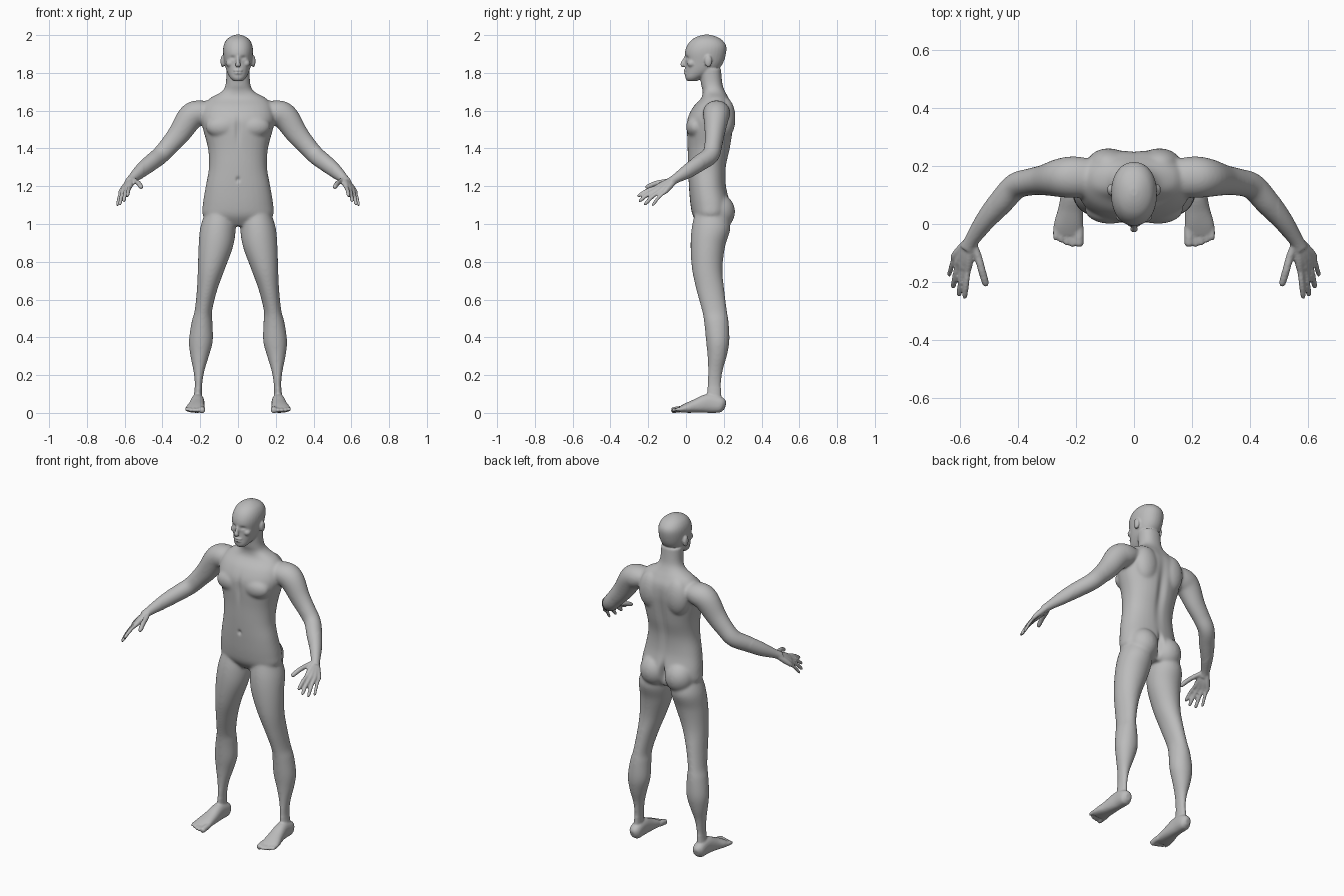
import bpy, bmesh, math
from mathutils import Vector, Matrix

cube = bpy.data.objects.get("Cube")
if cube:
    bpy.data.objects.remove(cube)

bm = bmesh.new()
UP = Vector((0, 0, 1))


def spline(rows, steps=5):
    """Catmull-Rom interpolation of section rows."""
    out = []
    for i in range(len(rows) - 1):
        a, b, c, d = (rows[min(max(i + k, 0), len(rows) - 1)] for k in (-1, 0, 1, 2))
        for s in range(steps):
            t = s / steps
            out.append([q + t / 2 * (r - p + t * (2 * p - 5 * q + 4 * r - e + t * (3 * (q - r) + e - p)))
                        for p, q, r, e in zip(a, b, c, d)])
    return out + [list(rows[-1])]


def loft(rows, upright=False, power=2.0, sides=32):
    """Skin rows of (x, y, z, width, depth); upright rows stay level."""
    rows = spline(rows)
    rings = []
    for i, (x, y, z, w, d) in enumerate(rows):
        u, v = Vector((1, 0, 0)), Vector((0, 1, 0))
        if not upright:
            a, b = rows[max(i - 1, 0)], rows[min(i + 1, len(rows) - 1)]
            t = (Vector(b[:3]) - Vector(a[:3])).normalized()
            u = t.cross(UP).normalized()
            v = u.cross(t)
        ring = []
        for k in range(sides):
            c, s = math.cos(math.tau * k / sides), math.sin(math.tau * k / sides)
            p = u * math.copysign(abs(c) ** (2 / power), c) * w + v * math.copysign(abs(s) ** (2 / power), s) * d
            ring.append(bm.verts.new(Vector((x, y, z)) + p))
        rings.append(ring)
    for r, q in zip(rings, rings[1:]):
        for k in range(sides):
            n = (k + 1) % sides
            bm.faces.new((r[k], r[n], q[n], q[k]))
    bm.faces.new(rings[0])
    bm.faces.new(rings[-1])


def level(rows):
    """Rows of (z, inner x, outer x, front y, back y) to loft rows."""
    return [((i + o) / 2, (f + b) / 2, z, (o - i) / 2, (b - f) / 2) for z, i, o, f, b in rows]


def centred(rows):
    return level([(z, -w, w, f, b) for z, w, f, b in rows])


def blob(centre, size):
    m = Matrix.Translation(centre) @ Matrix.Diagonal((*size, 1))
    bmesh.ops.create_uvsphere(bm, u_segments=24, v_segments=16, radius=1, matrix=m)


def digit(points, r):
    """Finger or toe with a rounded tip."""
    a, b = Vector(points[-2]), Vector(points[-1])
    rows = [(*p, r, r) for p in points[:-1]]
    rows += [(*a.lerp(b, .8), r * .9, r * .9), (*b, r * .35, r * .35)]
    loft(rows, sides=12)


# Leg
loft(level([
    (1.07, .025, .17, .05, .21), (.98, .012, .2, .03, .235), (.88, .026, .209, .024, .207),
    (.76, .07, .213, .032, .193), (.65, .11, .218, .055, .203), (.54, .137, .23, .085, .217),
    (.48, .135, .246, .096, .226), (.38, .133, .26, .106, .23), (.3, .154, .252, .114, .216),
    (.22, .178, .236, .116, .194), (.14, .19, .229, .113, .186), (.05, .19, .24, .11, .19)]),
    upright=True)

# Foot and toes
loft([(.215, .208, .036, .015, .02), (.213, .185, .042, .034, .041), (.214, .12, .05, .036, .05),
      (.219, .05, .036, .043, .036), (.226, 0, .025, .05, .025), (.229, -.035, .017, .047, .015)], power=2.3)
for i in range(5):
    x = .19 + .019 * i + (.004 if i else 0)
    tip = (-.078, -.08, -.074, -.064, -.048)[i]
    digit([(x, -.01, .022), (x, -.045, .018), (x, tip, .012)], .0105 if i else .017)

# Arm
loft([(.13, .16, 1.6, .06, .045), (.2, .162, 1.59, .072, .066), (.25, .16, 1.567, .068, .07),
      (.31, .152, 1.48, .053, .06), (.36, .145, 1.42, .047, .052), (.41, .13, 1.365, .046, .048),
      (.46, .075, 1.325, .044, .045), (.515, .01, 1.28, .035, .038),
      (.56, -.055, 1.24, .025, .025), (.575, -.085, 1.222, .027, .023)])

# Palm, fingers and thumb
wrist = Vector((.56, -.05, 1.243))
fingers = [((.574, -.155, 1.195), (.586, -.258, 1.145)), ((.592, -.148, 1.185), (.605, -.25, 1.118)),
           ((.608, -.132, 1.177), (.626, -.222, 1.1)), ((.62, -.11, 1.172), (.64, -.18, 1.095))]
for k, (knuckle, tip) in enumerate(fingers):
    a, b = Vector(knuckle), Vector(tip)
    loft([(*wrist, .016, .016), (*wrist.lerp(a, .6), .017, .017), (*a, .013, .013),
          (*a.lerp(b, .15), .01, .01)], sides=12)
    digit([a, a.lerp(b, .5) + UP * .007, b], .0105 if k < 3 else .009)
digit([(.558, -.065, 1.235), (.54, -.11, 1.225), (.526, -.16, 1.215), (.51, -.215, 1.192)], .0135)

# Chest, shoulder blade, buttock, ear, eyeball, cheekbone
blob((.083, .052, 1.515), (.088, .052, .06))
blob((.088, .207, 1.56), (.075, .055, .11))
blob((.083, .172, 1.065), (.086, .088, .095))
blob((.081, .118, 1.862), (.012, .02, .032))
blob((.03, .02, 1.877), (.013, .014, .012))
blob((.042, .03, 1.85), (.022, .024, .02))

# Mirror the paired parts
copy = bmesh.ops.duplicate(bm, geom=bm.verts[:] + bm.edges[:] + bm.faces[:])["geom"]
for v in copy:
    if isinstance(v, bmesh.types.BMVert):
        v.co.x *= -1

# Torso and neck
loft(centred([
    (.99, .1, .075, .2), (1.04, .182, .038, .225), (1.1, .187, .024, .235), (1.2, .171, .015, .213),
    (1.3, .154, .01, .213), (1.4, .159, .008, .235), (1.5, .185, .004, .25), (1.56, .196, .008, .255),
    (1.62, .185, .038, .25), (1.665, .15, .08, .228), (1.7, .088, .088, .208),
    (1.74, .065, .08, .193), (1.82, .062, .07, .185)]), upright=True, power=2.25)

# Head
loft(centred([
    (1.757, .024, .006, .06), (1.775, .042, -.004, .09), (1.81, .06, -.004, .16), (1.85, .071, -.002, .195),
    (1.905, .079, -.006, .212), (1.945, .076, .006, .212), (1.975, .061, .03, .19),
    (1.993, .037, .062, .158), (2.002, .012, .095, .125)]), upright=True, power=2.15)

# Nose and lips
loft([(0, .004, 1.89, .008, .01), (0, -.01, 1.862, .009, .012), (0, -.019, 1.842, .015, .011),
      (0, -.012, 1.833, .013, .005)], sides=12)
blob((0, -.004, 1.812), (.024, .009, .006))
blob((0, -.003, 1.799), (.02, .009, .006))

# Fuse all parts into one skin
bmesh.ops.recalc_face_normals(bm, faces=bm.faces[:])
mesh = bpy.data.meshes.new("body")
bm.to_mesh(mesh)
bm.free()
body = bpy.data.objects.new("body", mesh)
bpy.context.collection.objects.link(body)
bpy.context.view_layer.objects.active = body
body.select_set(True)
remesh = body.modifiers.new("fuse", 'REMESH')
remesh.mode = 'VOXEL'
remesh.voxel_size = .0055
bpy.ops.object.modifier_apply(modifier=remesh.name)

# Soften the joints of the trunk and limbs more than the face, hands and feet
group = body.vertex_groups.new(name="trunk")
trunk = [v.index for v in body.data.vertices if .13 < v.co.z < 1.72 and abs(v.co.x) < .5]
group.add(trunk, 1, 'REPLACE')
for name, count, mask in (("soften", 26, group.name), ("polish", 3, "")):
    smooth = body.modifiers.new(name, 'SMOOTH')
    smooth.factor, smooth.iterations, smooth.vertex_group = .5, count, mask
    bpy.ops.object.modifier_apply(modifier=smooth.name)

# Hollows: (centre), (reach), push along y
hollows = [
    ((.029, .0, 1.88), (.016, .04, .01), .008),
    ((0, .25, 1.4), (.025, .06, .17), -.014),
    ((0, .26, 1.07), (.014, .06, .06), -.04),
    ((0, 0, 1.5), (.014, .05, .07), .008),
    ((0, .01, 1.235), (.01, .03, .013), .01),
    ((0, -.01, 1.806), (.022, .03, .003), .004),
    ((.085, .118, 1.864), (.02, .008, .014), .003),
]
for v in body.data.vertices:
    p = Vector((abs(v.co.x), v.co.y, v.co.z))
    for centre, reach, push in hollows:
        e = sum(((a - b) / r) ** 2 for a, b, r in zip(p, centre, reach))
        v.co.y += push * math.exp(-e)

# Colour
clay = bpy.data.materials.new("grey clay")
clay.use_nodes = True
clay.diffuse_color = (.5, .5, .5, 1)
clay.node_tree.nodes["Principled BSDF"].inputs["Base Color"].default_value = clay.diffuse_color
body.data.materials.clear()
body.data.materials.append(clay)
bpy.ops.object.shade_smooth()
